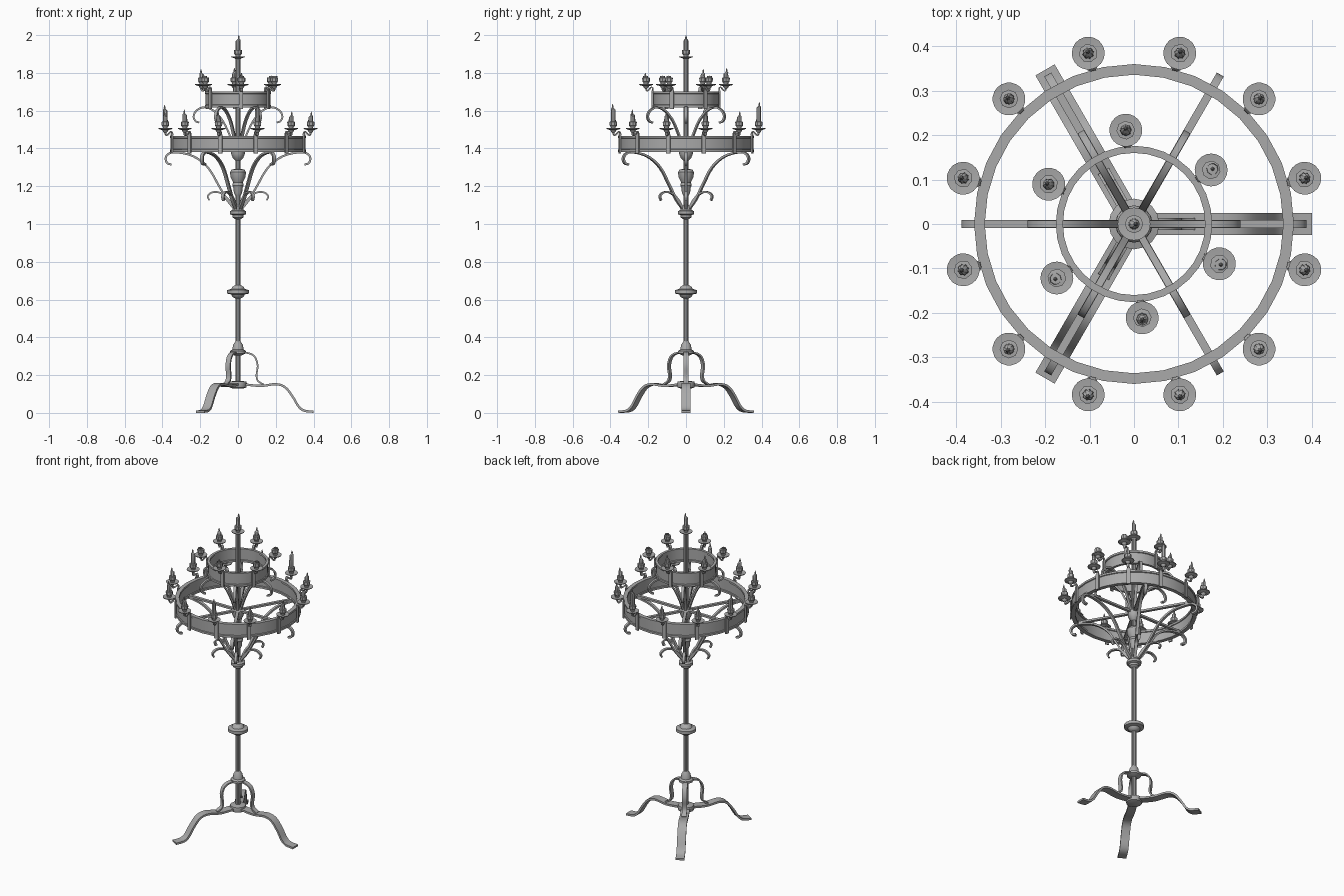
import bpy, bmesh, math
from mathutils import Vector, Matrix

if "Cube" in bpy.data.objects:
    bpy.data.objects.remove(bpy.data.objects["Cube"])

iron = bpy.data.materials.new("grey iron")
iron.diffuse_color = (0.4, 0.4, 0.4, 1)
iron.use_nodes = True
iron.node_tree.nodes["Principled BSDF"].inputs["Base Color"].default_value = iron.diffuse_color


def finish(bm, name, matrix=Matrix()):
    bmesh.ops.recalc_face_normals(bm, faces=bm.faces)
    mesh = bpy.data.meshes.new(name)
    bm.to_mesh(mesh)
    bm.free()
    mesh.materials.append(iron)
    mesh.shade_smooth()
    mesh.set_sharp_from_angle(angle=math.radians(35))
    ob = bpy.data.objects.new(name, mesh)
    ob.matrix_world = matrix
    bpy.context.collection.objects.link(ob)
    return ob


def lathe(name, profile, sides, closed=False, matrix=Matrix()):
    """Revolve (radius, z) points about z; open profiles get end caps."""
    bm = bmesh.new()
    rows = [[bm.verts.new((r * math.cos(a), r * math.sin(a), z))
             for a in (math.tau * i / sides for i in range(sides))]
            for r, z in profile]
    pairs = list(zip(rows, rows[1:]))
    if closed:
        pairs.append((rows[-1], rows[0]))
    else:
        bm.faces.new(rows[0])
        bm.faces.new(rows[-1])
    for lo, hi in pairs:
        for i in range(sides):
            j = (i + 1) % sides
            bm.faces.new((lo[i], lo[j], hi[j], hi[i]))
    return finish(bm, name, matrix)


def smooth_path(points, steps=4):
    """Catmull-Rom curve through the points."""
    p = [Vector(q) for q in points]
    p = [2 * p[0] - p[1]] + p + [2 * p[-1] - p[-2]]
    out = []
    for a, b, c, d in zip(p, p[1:], p[2:], p[3:]):
        for k in range(steps):
            t = k / steps
            out.append(0.5 * (2 * b + (c - a) * t + (2 * a - 5 * b + 4 * c - d) * t * t
                              + (3 * b - a - 3 * c + d) * t ** 3))
    return out + [p[-2]]


def strip(name, points, width, thick, angle, steps=4):
    """Flat bar bent along (radius, z) points, turned to an angle about z."""
    path = smooth_path(points, steps) if steps > 1 else [Vector(q) for q in points]
    bm = bmesh.new()
    rows = []
    for i, p in enumerate(path):
        t = (path[min(i + 1, len(path) - 1)] - path[max(i - 1, 0)]).normalized()
        n = Vector((-t.y, t.x)) * thick / 2
        rows.append([bm.verts.new((p.x + s * n.x, y * width / 2, p.y + s * n.y))
                     for s, y in ((1, -1), (1, 1), (-1, 1), (-1, -1))])
    for a, b in zip(rows, rows[1:]):
        for i in range(4):
            j = (i + 1) % 4
            bm.faces.new((a[i], a[j], b[j], b[i]))
    bm.faces.new(rows[0])
    bm.faces.new(rows[-1])
    return finish(bm, name, Matrix.Rotation(math.radians(angle), 4, 'Z'))


def candle(radius, angle, z, top):
    """Drip dish, cup and a half burnt candle; z is the dish rim."""
    a = math.radians(angle)
    place = Matrix.Translation((radius * math.cos(a), radius * math.sin(a), z))
    place = place @ Matrix.Rotation(a, 4, 'Z')
    lathe("drip_dish", [(0.006, -0.022), (0.012, -0.016), (0.016, -0.008), (0.036, -0.002),
                        (0.037, 0.002), (0.012, -0.001)], 20, matrix=place)
    lathe("candle_cup", [(0.012, -0.002), (0.013, 0.008), (0.02, 0.016), (0.021, 0.036),
                         (0.014, 0.037)], 8, matrix=place)
    h = top - z
    wax = lathe("candle_stick", [(0.013, 0.03), (0.013, 0.045), (0.012, h - 0.03),
                                 (0.009, h - 0.024), (0.004, h - 0.018), (0.005, h - 0.012),
                                 (0.001, h)], 8, matrix=place)
    # slightly leaning tip
    for v in wax.data.vertices:
        if v.co.z > h - 0.028:
            v.co.x += 0.004


def band(name, r, inner, z0, z1):
    """Hoop with raised rims."""
    lip = 0.005
    lathe(name, [(inner, z0), (r, z0), (r, z0 + 0.012), (r - lip, z0 + 0.014),
                 (r - lip, z1 - 0.014), (r, z1 - 0.012), (r, z1), (inner, z1),
                 (inner, z1 - 0.012), (inner + lip, z1 - 0.014),
                 (inner + lip, z0 + 0.014), (inner, z0 + 0.012)], 32, closed=True)


def candle_hook(r, dish_r, z0, z1, angle):
    """Strap over the hoop that bends out to carry a dish."""
    strip("hoop_strap", [(r + 0.003, z0 - 0.01), (r + 0.003, z1 + 0.006)], 0.022, 0.008, angle, 1)
    strip("candle_hook", [(r + 0.003, z1 - 0.02), (r, z1 + 0.012), (r + 0.008, z1 + 0.022),
                          (r + 0.02, z1 + 0.01), (dish_r - 0.006, z1 + 0.003),
                          (dish_r, z1 + 0.012), (dish_r, z1 + 0.03)], 0.014, 0.007, angle, 3)


# Central post with its turned fittings
lathe("post", [(0.013, 0.14), (0.013, 1.87)], 10)
lathe("base_hub", [(0.025, 0.128), (0.045, 0.135), (0.048, 0.15), (0.045, 0.165), (0.02, 0.17)], 12)
lathe("lower_collar", [(0.02, 0.305), (0.042, 0.315), (0.042, 0.328), (0.03, 0.335),
                       (0.026, 0.36), (0.013, 0.38)], 12)
lathe("middle_knop", [(0.014, 0.605), (0.03, 0.615), (0.036, 0.627), (0.057, 0.632), (0.057, 0.65),
                      (0.036, 0.656), (0.03, 0.667), (0.014, 0.677)], 16)
lathe("upper_collar", [(0.014, 1.025), (0.028, 1.035), (0.03, 1.047), (0.042, 1.052), (0.042, 1.068),
                       (0.03, 1.075), (0.026, 1.09), (0.014, 1.1)], 16)
lathe("bulb", [(0.014, 1.15), (0.022, 1.165), (0.024, 1.19), (0.03, 1.205), (0.026, 1.22),
               (0.04, 1.25), (0.042, 1.275), (0.034, 1.288), (0.014, 1.292)], 12)
lathe("spoke_hub", [(0.014, 1.335), (0.028, 1.35), (0.036, 1.37), (0.036, 1.395), (0.014, 1.405)], 12)

# Three feet with braces
for ang in (0, 120, 240):
    strip("leg", [(0.02, 0.152), (0.12, 0.143), (0.2, 0.152), (0.25, 0.135), (0.29, 0.085),
                  (0.32, 0.035), (0.35, 0.012), (0.4, 0.006)], 0.05, 0.012, ang)
    strip("leg_brace", [(0.015, 0.32), (0.06, 0.315), (0.09, 0.295), (0.104, 0.25), (0.098, 0.2),
                        (0.105, 0.17), (0.135, 0.15)], 0.028, 0.009, ang)

# Six arms for each hoop, plus scrolls and spokes
for ang in range(0, 360, 60):
    strip("lower_arm", [(0.02, 1.08), (0.06, 1.13), (0.1, 1.2), (0.16, 1.3), (0.24, 1.36),
                        (0.335, 1.38), (0.372, 1.368), (0.383, 1.345), (0.374, 1.322),
                        (0.352, 1.315)], 0.018, 0.011, ang)
    strip("lower_scroll", [(0.02, 1.08), (0.05, 1.13), (0.095, 1.165), (0.135, 1.168),
                           (0.16, 1.148), (0.152, 1.125)], 0.016, 0.009, ang)
    strip("spoke", [(0.02, 1.39), (0.345, 1.39)], 0.018, 0.012, ang, 1)
    strip("upper_arm", [(0.018, 1.39), (0.04, 1.46), (0.08, 1.545), (0.13, 1.6), (0.18, 1.618),
                        (0.22, 1.6), (0.235, 1.57), (0.225, 1.545), (0.205, 1.537)],
          0.016, 0.01, ang)

# Hoops
band("lower_hoop", 0.36, 0.336, 1.382, 1.467)
band("upper_hoop", 0.176, 0.16, 1.618, 1.702)

# Twelve lower candles, six upper candles and the top one
tall = {75: 1.645, 165: 1.63, 285: 1.635, 225: 1.605}
for ang in range(15, 360, 30):
    candle_hook(0.36, 0.398, 1.382, 1.467, ang)
    candle(0.398, ang, 1.505, tall.get(ang, 1.595))
tall = {95: 1.825, 155: 1.82, 275: 1.8}
for ang in range(35, 360, 60):
    candle_hook(0.176, 0.212, 1.618, 1.702, ang)
    candle(0.212, ang, 1.738, tall.get(ang, 1.785))
candle(0, 0, 1.885, 2.0)
